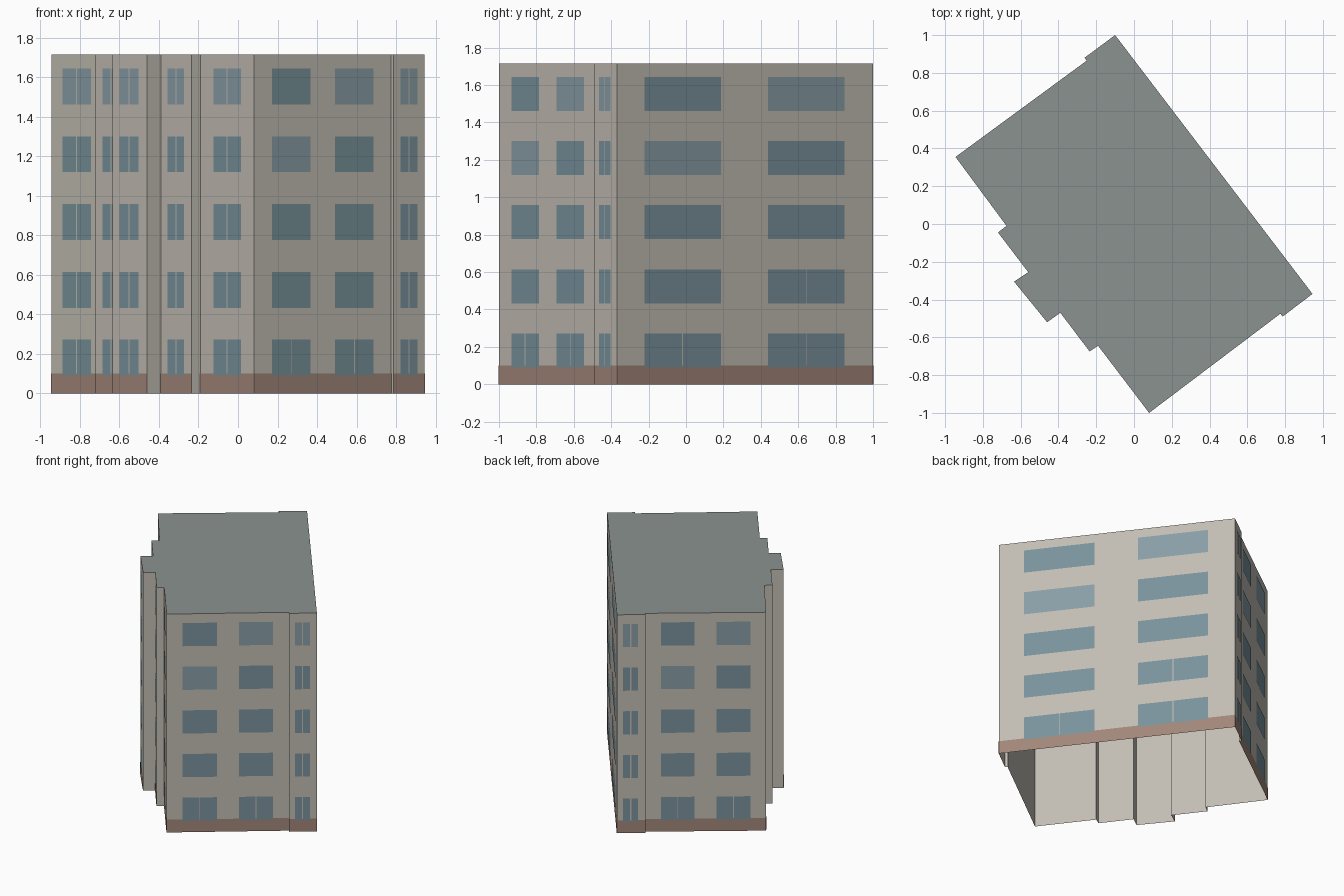
import bpy, bmesh
from mathutils import Vector

if "Cube" in bpy.data.objects:
    bpy.data.objects.remove(bpy.data.objects["Cube"])

FLOOR, FLOORS = 0.343, 5
HEIGHT = FLOOR * FLOORS
SILL, WIN_H, BASE_H = 0.09, 0.182, 0.10

# Footprint, counter-clockwise from the front corner; each entry:
# (x, y, window spans as fractions of the wall starting here, has brick base)
PAIR, NARROW = [(0.13, 0.41), (0.59, 0.87)], [(0.22, 0.75)]
WIDE = [(0.106, 0.405), (0.589, 0.887)]
FOOT = [
    (0.08, -1.0, PAIR, True), (0.775, -0.475, [], False),
    (0.787, -0.49, NARROW, True), (0.945, -0.37, WIDE, True),
    (-0.10, 1.0, NARROW, True), (-0.262, 0.88, [], False),
    (-0.25, 0.865, PAIR, True), (-0.945, 0.355, [(0.22, 0.75)], True),
    (-0.675, -0.01, [], False), (-0.72, -0.045, [(0.23, 0.77)], True),
    (-0.56, -0.255, [], False), (-0.635, -0.305, [(0.22, 0.77)], True),
    (-0.46, -0.52, [], False), (-0.39, -0.47, [(0.23, 0.77)], True),
    (-0.235, -0.675, [], False), (-0.19, -0.645, [(0.25, 0.77)], True),
]


def material(name, color):
    m = bpy.data.materials.new(name)
    m.diffuse_color = (*color, 1)
    m.use_nodes = True
    m.node_tree.nodes["Principled BSDF"].inputs["Base Color"].default_value = m.diffuse_color
    return m


def make_object(name, bm, mat):
    me = bpy.data.meshes.new(name)
    bm.to_mesh(me)
    bm.free()
    me.materials.append(mat)
    ob = bpy.data.objects.new(name, me)
    bpy.context.collection.objects.link(ob)
    return ob


def panel(bm, a, b, f0, f1, z0, z1, offset):
    """Upright rectangle on wall a-b, pushed outward by offset."""
    d = b - a
    out = Vector((d.y, -d.x, 0)).normalized() * offset
    p, q = a + d * f0 + out, a + d * f1 + out
    up = Vector((0, 0, 1))
    bm.faces.new([bm.verts.new(v) for v in
                  (p + up * z0, q + up * z0, q + up * z1, p + up * z1)])


plaster = material("plaster", (0.54, 0.51, 0.45))
brick = material("brick", (0.36, 0.24, 0.19))
glass = material("glass", (0.19, 0.29, 0.33))
pale_glass = material("pale_glass", (0.25, 0.34, 0.38))
roofing = material("roofing", (0.26, 0.29, 0.28))

pts = [Vector((x, y, 0)) for x, y, _, _ in FOOT]
walls, base, dark, pale = (bmesh.new() for _ in range(4))

for i, (x, y, spans, has_base) in enumerate(FOOT):
    a, b = pts[i], pts[(i + 1) % len(pts)]
    length = (b - a).length
    # Wall sheet and brick plinth
    panel(walls, a, b, 0, 1, 0, HEIGHT, 0)
    if has_base:
        panel(base, a, b, 0, 1, 0, BASE_H, 0.0015)
    # Windows on every floor, split into two panes where there is a mullion
    for col, (f0, f1) in enumerate(spans):
        single = len(spans) == 1
        for row in range(FLOORS):
            light = row == (4 if single or col == 1 else 3)
            split = single or row == 0 or (spans is WIDE and row == 1 and col == 1)
            z0 = SILL + FLOOR * row
            target = pale if light else dark
            mid = (f0 + f1) / 2
            gap = (0.004 if single else 0.0025) / length
            panes = [(f0, mid - gap), (mid + gap, f1)] if split else [(f0, f1)]
            for p0, p1 in panes:
                panel(target, a, b, p0, p1, z0, z0 + WIN_H, 0.003)

bmesh.ops.remove_doubles(walls, verts=walls.verts, dist=1e-4)

# Flat roof
roof = bmesh.new()
roof.faces.new([roof.verts.new((p.x, p.y, HEIGHT)) for p in pts])

make_object("walls", walls, plaster)
make_object("brick_base", base, brick)
make_object("windows", dark, glass)
make_object("pale_windows", pale, pale_glass)
make_object("roof", roof, roofing)
